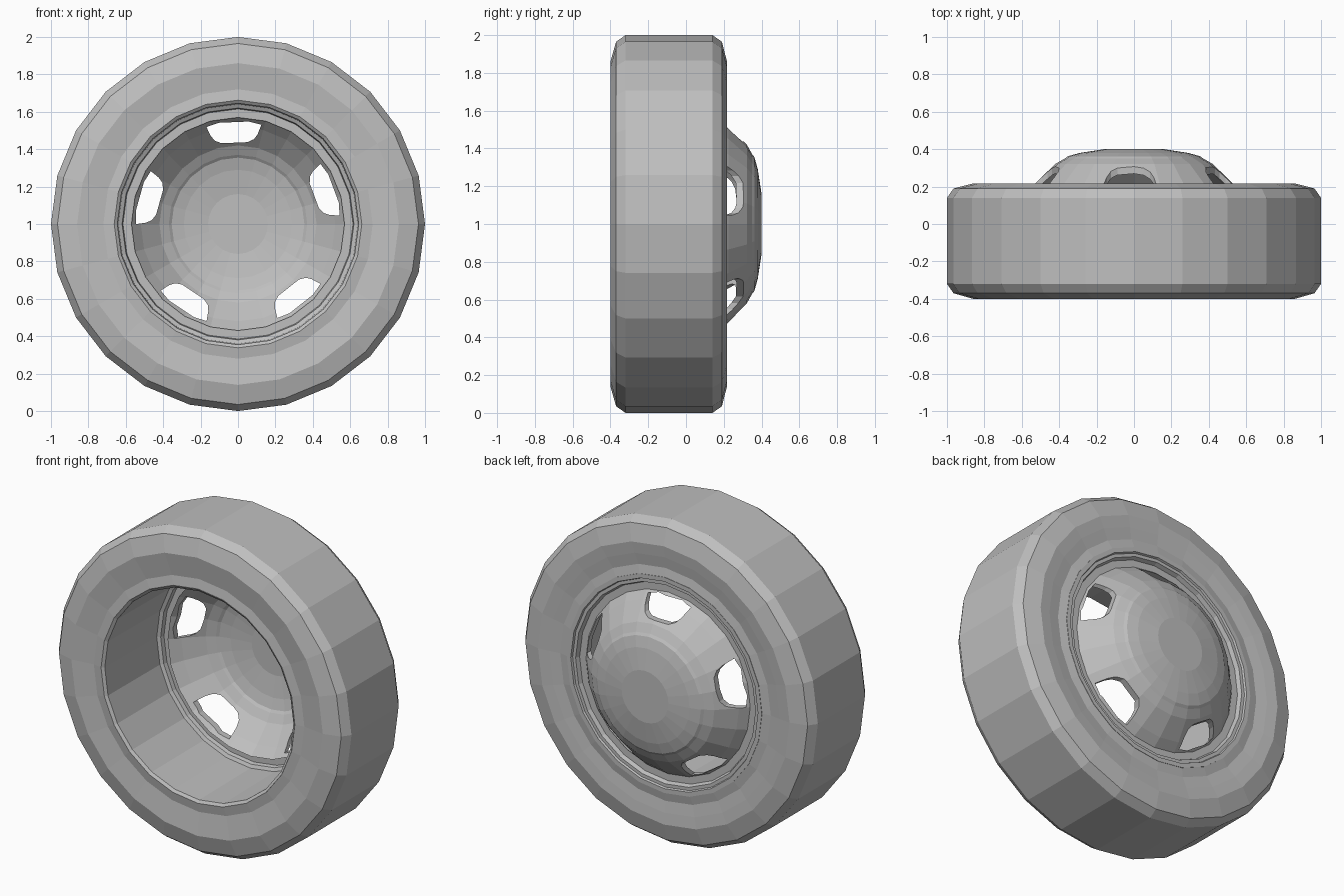
import bpy
import bmesh
from math import sin, cos, tau, radians

SEGMENTS = 24

old = bpy.data.objects.get("Cube")
if old:
    bpy.data.objects.remove(old, do_unlink=True)

grey = bpy.data.materials.new("plain grey")
grey.use_nodes = True
colour = (0.52, 0.52, 0.52, 1)
grey.diffuse_color = colour
grey.node_tree.nodes["Principled BSDF"].inputs["Base Color"].default_value = colour


def finish(bm, name):
    bmesh.ops.remove_doubles(bm, verts=bm.verts, dist=0.0005)
    bmesh.ops.recalc_face_normals(bm, faces=bm.faces)
    mesh = bpy.data.meshes.new(name)
    bm.to_mesh(mesh)
    bm.free()
    mesh.materials.append(grey)
    obj = bpy.data.objects.new(name, mesh)
    bpy.context.collection.objects.link(obj)
    return obj


def lathe(name, profile, closed):
    """Turn a (radius, y) profile about the wheel axle."""
    bm = bmesh.new()
    rings = []
    for r, y in profile:
        if r == 0:
            rings.append([bm.verts.new((0, y, 1))] * SEGMENTS)
        else:
            angles = [tau * i / SEGMENTS for i in range(SEGMENTS)]
            rings.append([bm.verts.new((r * sin(a), y, 1 + r * cos(a))) for a in angles])
    pairs = list(zip(rings, rings[1:]))
    if closed:
        pairs.append((rings[-1], rings[0]))
    for a, b in pairs:
        for i in range(SEGMENTS):
            j = (i + 1) % SEGMENTS
            corners = list(dict.fromkeys((a[i], a[j], b[j], b[i])))
            bm.faces.new(corners)
    return finish(bm, name)


# Tyre: flat tread, chamfered shoulders and slightly dished sidewalls
front_wall = [(0.66, -0.39), (0.72, -0.38), (0.79, -0.39), (0.86, -0.4), (0.965, -0.37), (1, -0.32)]
back_wall = [(1, 0.14), (0.965, 0.19), (0.86, 0.217), (0.79, 0.21), (0.72, 0.2), (0.665, 0.21)]
lathe("tyre", front_wall + back_wall, True)

# Rim: open barrel at the front, stepped lip at the back
rim_profile = [(0.662, -0.392), (0.645, -0.38), (0.64, 0.12), (0.62, 0.13), (0.615, 0.155),
               (0.555, 0.155), (0.56, 0.175), (0.605, 0.175), (0.615, 0.2), (0.635, 0.2),
               (0.64, 0.212), (0.667, 0.212)]
lathe("rim", rim_profile, True)

# Domed hub disc bulging out of the back
dome = [(0, 0.4), (0.16, 0.4), (0.29, 0.38), (0.355, 0.362), (0.37, 0.35), (0.42, 0.322),
        (0.52, 0.225), (0.57, 0.165)]
inside = [(r, y - 0.038) for r, y in reversed(dome)]
hub = lathe("hub_disc", dome + inside, False)

# Five rounded vent openings through the disc
half_outline = [(0.07, 0.435), (0.105, 0.45), (0.125, 0.475), (0.147, 0.525), (0.08, 0.545)]
outline = half_outline + [(-x, z) for x, z in reversed(half_outline)]
bm = bmesh.new()
for k in range(5):
    turn = tau * k / 5 + radians(2.4)
    c, s = cos(turn), sin(turn)
    ends = [[bm.verts.new((x * c - z * s, y, 1 + x * s + z * c)) for x, z in outline]
            for y in (0, 0.5)]
    for end in ends:
        bm.faces.new(end)
    for i in range(len(outline)):
        j = (i + 1) % len(outline)
        bm.faces.new((ends[0][i], ends[0][j], ends[1][j], ends[1][i]))
cutter = finish(bm, "vent_cutter")
cutter.hide_render = True

cut = hub.modifiers.new("vents", "BOOLEAN")
cut.operation = "DIFFERENCE"
cut.solver = "EXACT"
cut.object = cutter
bpy.context.view_layer.objects.active = hub
bpy.ops.object.modifier_apply(modifier=cut.name)
bpy.data.objects.remove(cutter, do_unlink=True)
